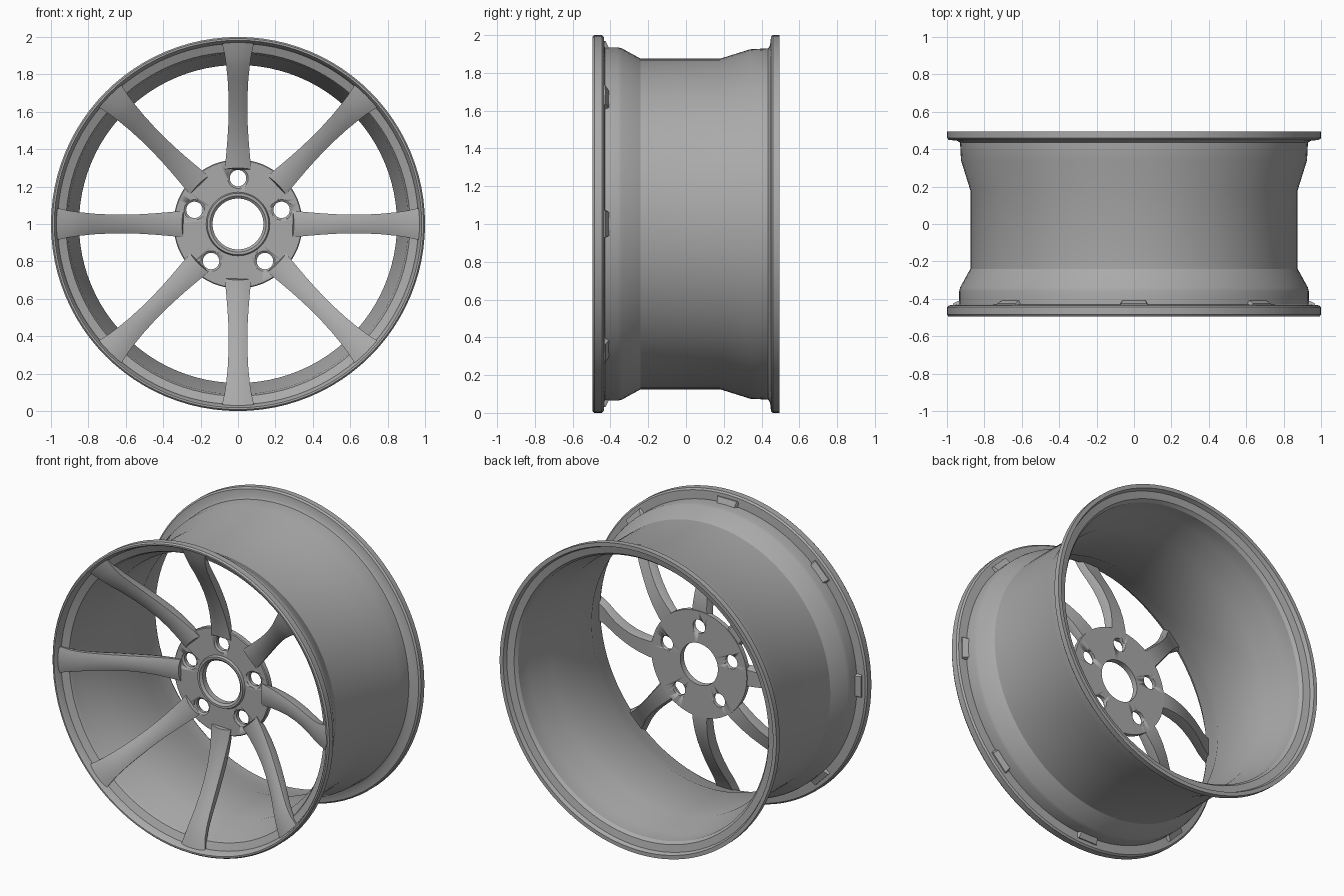
import bpy, bmesh
from math import sin, cos, pi, radians

cube = bpy.data.objects.get("Cube")
if cube:
    bpy.data.objects.remove(cube, do_unlink=True)

metal = bpy.data.materials.new("grey_metal")
metal.use_nodes = True
metal.diffuse_color = (0.4, 0.4, 0.4, 1)
metal.node_tree.nodes["Principled BSDF"].inputs["Base Color"].default_value = (0.4, 0.4, 0.4, 1)


def finish(bm, name, angle=28):
    """Turn a bmesh into a smooth shaded object sitting on the wheel centre."""
    bmesh.ops.recalc_face_normals(bm, faces=bm.faces)
    mesh = bpy.data.meshes.new(name)
    bm.to_mesh(mesh)
    bm.free()
    mesh.materials.append(metal)
    mesh.shade_smooth()
    mesh.set_sharp_from_angle(angle=radians(angle))
    obj = bpy.data.objects.new(name, mesh)
    obj.location.z = 1
    bpy.context.collection.objects.link(obj)
    return obj


def skin(bm, rings, closed):
    """Bridge a list of vertex rings with quads, either looped or capped."""
    n = len(rings[0])
    pairs = list(zip(rings, rings[1:] + rings[:1])) if closed else list(zip(rings, rings[1:]))
    for a, b in pairs:
        for i in range(n):
            j = (i + 1) % n
            bm.faces.new((a[i], a[j], b[j], b[i]))
    if not closed:
        bm.faces.new(rings[0])
        bm.faces.new(rings[-1])


def revolve(bm, profile, steps, cx=0, cz=0, closed=True):
    """Spin (y, radius) points around an axis parallel to y."""
    rings = [[bm.verts.new((cx + r * sin(2 * pi * k / steps), y, cz + r * cos(2 * pi * k / steps)))
              for k in range(steps)] for y, r in profile]
    skin(bm, rings, closed)


# Rim: outer skin front to back, then inner skin back to front
outer = [(-0.485, 1.0), (-0.445, 1.0), (-0.435, 0.99), (-0.43, 0.935), (-0.36, 0.935),
         (-0.34, 0.93), (-0.24, 0.875), (0.18, 0.875), (0.34, 0.925), (0.435, 0.93),
         (0.445, 0.945), (0.45, 0.99), (0.46, 1.0), (0.495, 1.0)]
inner = [(0.495, 0.975), (0.47, 0.965), (0.46, 0.92), (0.44, 0.905), (0.34, 0.9),
         (0.18, 0.85), (-0.24, 0.85), (-0.34, 0.9), (-0.41, 0.91), (-0.43, 0.92),
         (-0.45, 0.965), (-0.485, 0.975), (-0.495, 0.982), (-0.495, 0.992)]
bm = bmesh.new()
revolve(bm, outer + inner, 96)
finish(bm, "rim")

# Hub disc with a raised collar around the centre bore
bm = bmesh.new()
revolve(bm, [(-0.135, 0.345), (-0.165, 0.345), (-0.17, 0.34), (-0.17, 0.17), (-0.185, 0.164),
             (-0.185, 0.15), (-0.172, 0.136), (-0.135, 0.136)], 64)
hub = finish(bm, "hub")

# Five countersunk bolt holes
bm = bmesh.new()
for k in range(5):
    a = 2 * pi * k / 5
    revolve(bm, [(-0.25, 0.055), (-0.167, 0.055), (-0.158, 0.044), (-0.1, 0.044)], 28,
            0.245 * sin(a), 0.245 * cos(a), closed=False)
cutter = finish(bm, "bolt_hole_cutter")
cutter.hide_render = True
mod = hub.modifiers.new("bolt_holes", 'BOOLEAN')
mod.object = cutter
mod.solver = 'EXACT'
bpy.context.view_layer.objects.active = hub
bpy.ops.object.modifier_apply(modifier=mod.name)
bpy.data.objects.remove(cutter, do_unlink=True)

# Spoke stations: radius, front y, half width, thickness
stations = [(0.30, -0.187, 0.07, 0.045), (0.37, -0.2, 0.064, 0.06), (0.45, -0.223, 0.057, 0.07),
            (0.53, -0.253, 0.052, 0.075), (0.61, -0.29, 0.05, 0.075), (0.69, -0.333, 0.051, 0.075),
            (0.77, -0.38, 0.055, 0.07), (0.84, -0.423, 0.062, 0.065), (0.90, -0.452, 0.07, 0.06),
            (0.97, -0.475, 0.085, 0.05)]
bm = bmesh.new()
rings = []
for r, y, w, t in stations:
    front = [(w * u, y + 0.012 * u * u) for u in (-1, -0.75, -0.4, 0, 0.4, 0.75, 1)]
    back = [(w * u, y + t * d) for u, d in ((0.97, 0.6), (0.8, 1), (-0.8, 1), (-0.97, 0.6))]
    rings.append([bm.verts.new((x, v, (r * r - x * x) ** 0.5)) for x, v in front + back])
skin(bm, rings, closed=False)
spoke = finish(bm, "spoke_1", 35)
for k in range(1, 8):
    copy = bpy.data.objects.new(f"spoke_{k + 1}", spoke.data)
    copy.location.z = 1
    copy.rotation_euler.y = k * pi / 4
    bpy.context.collection.objects.link(copy)
